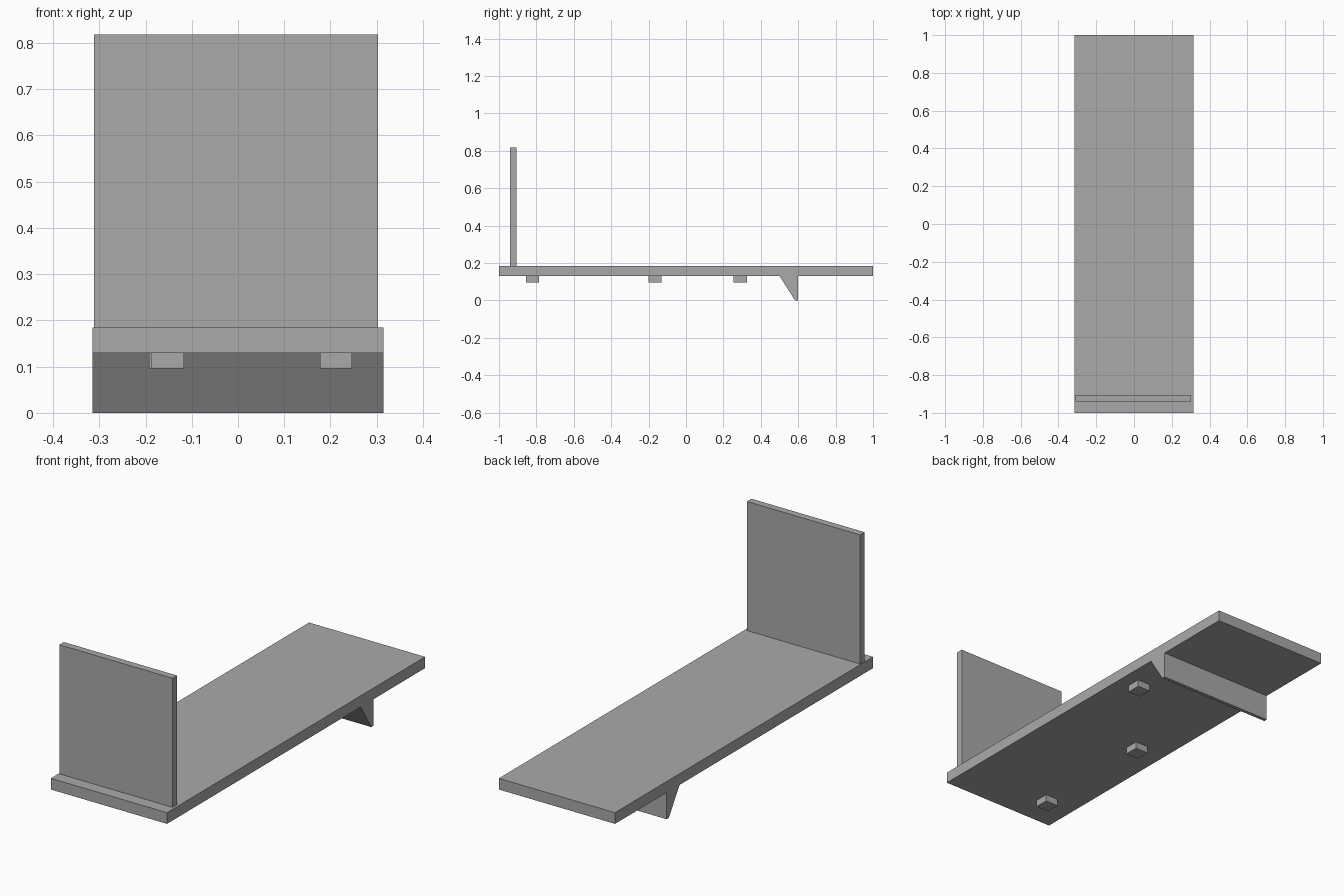
import bpy

if "Cube" in bpy.data.objects:
    bpy.data.objects.remove(bpy.data.objects["Cube"])

grey = bpy.data.materials.new("plain grey")
grey.diffuse_color = (0.4, 0.4, 0.4, 1)
grey.use_nodes = True
grey.node_tree.nodes["Principled BSDF"].inputs["Base Color"].default_value = grey.diffuse_color


def extrude_x(name, profile, x0, x1):
    """Solid made by sweeping a (y, z) profile from x0 to x1."""
    n = len(profile)
    verts = [(x, y, z) for x in (x0, x1) for y, z in profile]
    faces = [tuple(reversed(range(n))), tuple(range(n, 2 * n))]
    faces += [(i, (i + 1) % n, (i + 1) % n + n, i + n) for i in range(n)]
    mesh = bpy.data.meshes.new(name)
    mesh.from_pydata(verts, [], faces)
    mesh.materials.append(grey)
    obj = bpy.data.objects.new(name, mesh)
    bpy.context.collection.objects.link(obj)
    return obj


def box(name, x, y, z):
    """Box from three (low, high) ranges."""
    rect = [(y[0], z[0]), (y[1], z[0]), (y[1], z[1]), (y[0], z[1])]
    return extrude_x(name, rect, *x)


# Long flat deck
box("deck", (-0.315, 0.315), (-1, 1), (0.13, 0.185))

# Upright panel near the front end
box("end_panel", (-0.311, 0.303), (-0.94, -0.905), (0.185, 0.818))

# Wedge-shaped foot under the deck
extrude_x("wedge_foot", [(0.583, 0), (0.6, 0), (0.6, 0.13), (0.5, 0.13)],
          -0.315, 0.315)

# Three small blocks on the underside
for i, (x, y) in enumerate([(-0.187, -0.855), (-0.192, -0.2), (0.177, 0.255)]):
    box(f"underside_block_{i + 1}", (x, x + 0.07), (y, y + 0.07), (0.096, 0.13))
